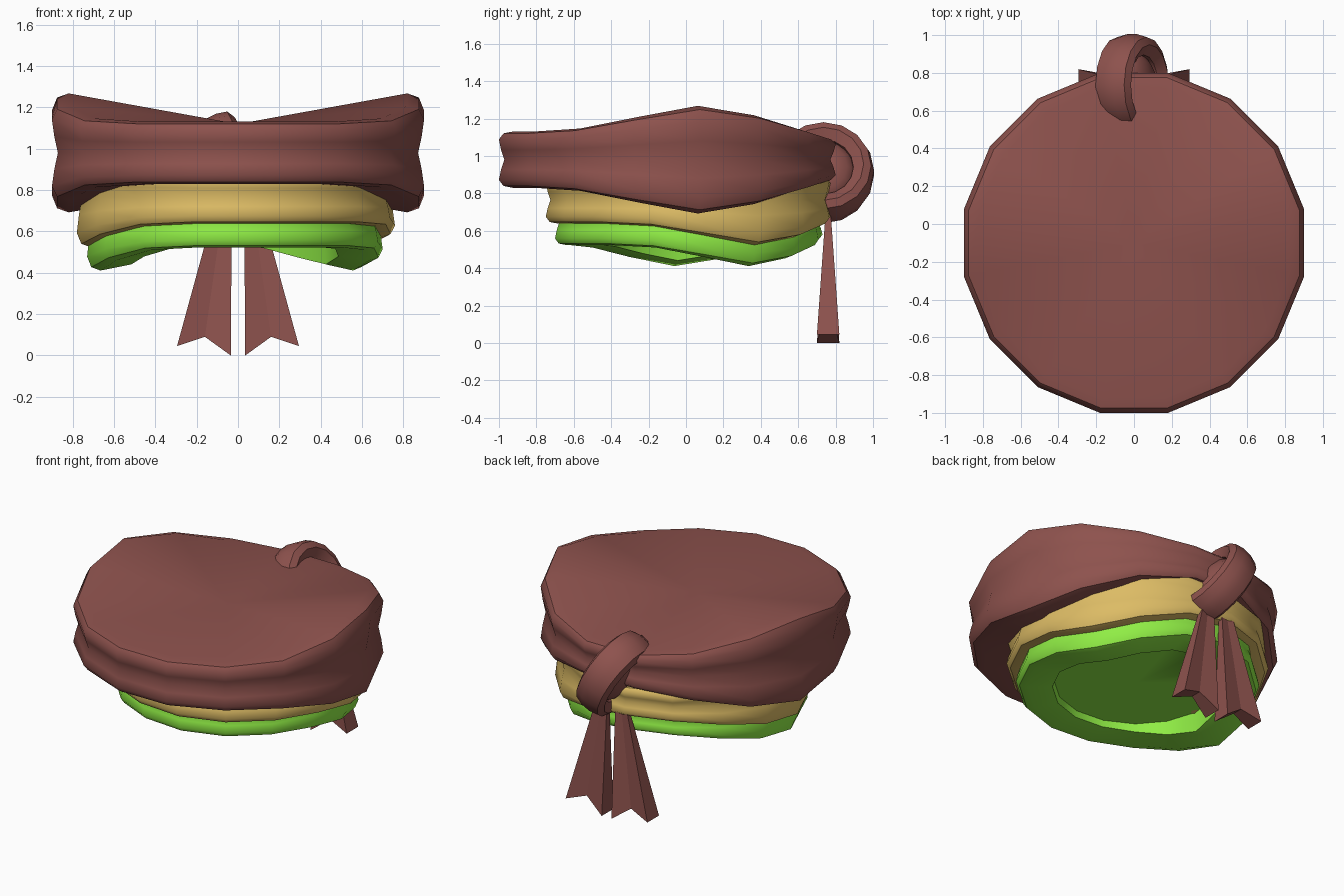
import bpy, bmesh, math
from mathutils import Matrix, Vector

if "Cube" in bpy.data.objects:
    bpy.data.objects.remove(bpy.data.objects["Cube"])


def material(name, rgb):
    m = bpy.data.materials.new(name)
    m.diffuse_color = (*rgb, 1)
    m.use_nodes = True
    m.node_tree.nodes["Principled BSDF"].inputs["Base Color"].default_value = m.diffuse_color
    return m


BROWN = material("brown_cloth", (0.27, 0.085, 0.075))
GOLD = material("gold_cloth", (0.72, 0.50, 0.13))
GREEN = material("green_cloth", (0.28, 0.85, 0.06))


def finish(name, bm, mat, angle=35):
    bmesh.ops.recalc_face_normals(bm, faces=bm.faces)
    me = bpy.data.meshes.new(name)
    bm.to_mesh(me)
    bm.free()
    ob = bpy.data.objects.new(name, me)
    bpy.context.collection.objects.link(ob)
    me.materials.append(mat)
    bpy.ops.object.select_all(action='DESELECT')
    ob.select_set(True)
    bpy.context.view_layer.objects.active = ob
    bpy.ops.object.shade_smooth_by_angle(angle=math.radians(angle))
    return ob


# Half thickness of a saddle-shaped cushion around its rim, front to back
HALF = [0.15, 0.15, 0.165, 0.225, 0.285, 0.235, 0.16, 0.115]
HALF = HALF + HALF[::-1]
# Rim cross-section: radius factor, height factor
RIM = [(0.91, 1.01), (0.972, 0.94), (1, 0.72), (0.987, 0.35), (0.968, 0)]
RIM = RIM + [(r, -t) for r, t in RIM[-2::-1]]
CENTRE = 0.14


def cushion(name, mat, centre, radius, thick=1.0, turn=0.0, recess=None):
    bm = bmesh.new()
    cx, cy, cz = centre

    def ring(r, height):
        out = []
        for i, h in enumerate(HALF):
            a = math.radians(-78.75 + 22.5 * i + turn)
            out.append(bm.verts.new((cx + radius * r * math.cos(a),
                                     cy + radius * r * math.sin(a), height(h))))
        return out

    rings = [ring(r, lambda h, t=t: cz + t * h * thick) for r, t in RIM]
    end_z = cz - CENTRE * thick
    if recess:  # hollow underside: inner lip, wall and ceiling
        f, end_z = recess
        k = f / 0.91
        rings.append(ring(f, lambda h: cz - thick * (CENTRE + k * (h - CENTRE))))
        rings.append(ring(f * 0.98, lambda h: end_z))
    for a, b in zip(rings, rings[1:]):
        for i in range(16):
            j = (i + 1) % 16
            bm.faces.new((a[i], a[j], b[j], b[i]))
    for loop, z in ((rings[0], cz + CENTRE * thick), (rings[-1], end_z)):
        c = bm.verts.new((cx, cy, z))
        for i in range(16):
            bm.faces.new((loop[i], loop[(i + 1) % 16], c))
    for loop in (rings[1], rings[7]):  # crisp edge between rim and flat sides
        for i in range(16):
            bm.edges.get((loop[i], loop[(i + 1) % 16])).smooth = False
    return finish(name, bm, mat, 65)


# Three stacked layers of the cap
cushion("crown", BROWN, (0, -0.1, 0.98), 0.918)
cushion("middle_band", GOLD, (-0.01, 0.02, 0.765), 0.775, 0.84, 18)
cushion("lower_band", GREEN, (-0.015, 0.015, 0.647), 0.72, 0.82, 18, (0.7, 0.565))

# Tilted strap ring of the knot at the back
bm = bmesh.new()
tilt = Matrix.Translation((-0.01, 0.735, 0.91)) @ Matrix.Rotation(math.radians(63), 4, 'Y')
# Strap cross-section: radius, offset along the axis
STRAP = [(0.255, -0.085), (0.27, -0.03), (0.27, 0.03), (0.255, 0.085),
         (0.215, 0.105), (0.16, 0.07), (0.16, -0.07), (0.215, -0.105)]
N, M = 16, len(STRAP)
grid = []
for i in range(N):
    a = 2 * math.pi * i / N
    grid.append([bm.verts.new(tilt @ Vector((r * 1.02 * math.cos(a), r * math.sin(a), w)))
                 for r, w in STRAP])
for i in range(N):
    for j in range(M):
        p, q, k = grid[i], grid[(i + 1) % N], (j + 1) % M
        bm.faces.new((p[j], q[j], q[k], p[k]))
finish("knot_ring", bm, BROWN, 42)

# Gathered cloth bulging through the ring
bm = bmesh.new()
bmesh.ops.create_uvsphere(bm, u_segments=12, v_segments=8, radius=1,
                          matrix=tilt @ Matrix.Diagonal((0.19, 0.18, 0.11, 1)))
finish("knot_core", bm, BROWN, 50)

# Two pleated ribbon tails: x, z, half depth at outer edge, crease, inner edge
TOP = [(0.11, 0.72, 0.012), (0.07, 0.72, 0.008), (0.03, 0.72, 0.012)]
END = [(0.295, 0.045, 0.06), (0.16, 0.09, 0.035), (0.035, 0.0, 0.06)]
for side, name in ((-1, "ribbon_left"), (1, "ribbon_right")):
    bm = bmesh.new()
    loops = []
    for row in (TOP, END):
        back = [bm.verts.new((side * x, 0.76 + d, z)) for x, z, d in row]
        front = [bm.verts.new((side * x, 0.76 - d, z)) for x, z, d in row]
        loops.append(back + front[::-1])
    t, e = loops
    for i in range(6):
        j = (i + 1) % 6
        bm.faces.new((t[i], t[j], e[j], e[i]))
    for lp in loops:
        bm.faces.new((lp[0], lp[1], lp[4], lp[5]))
        bm.faces.new((lp[1], lp[2], lp[3], lp[4]))
    finish(name, bm, BROWN, 15)
